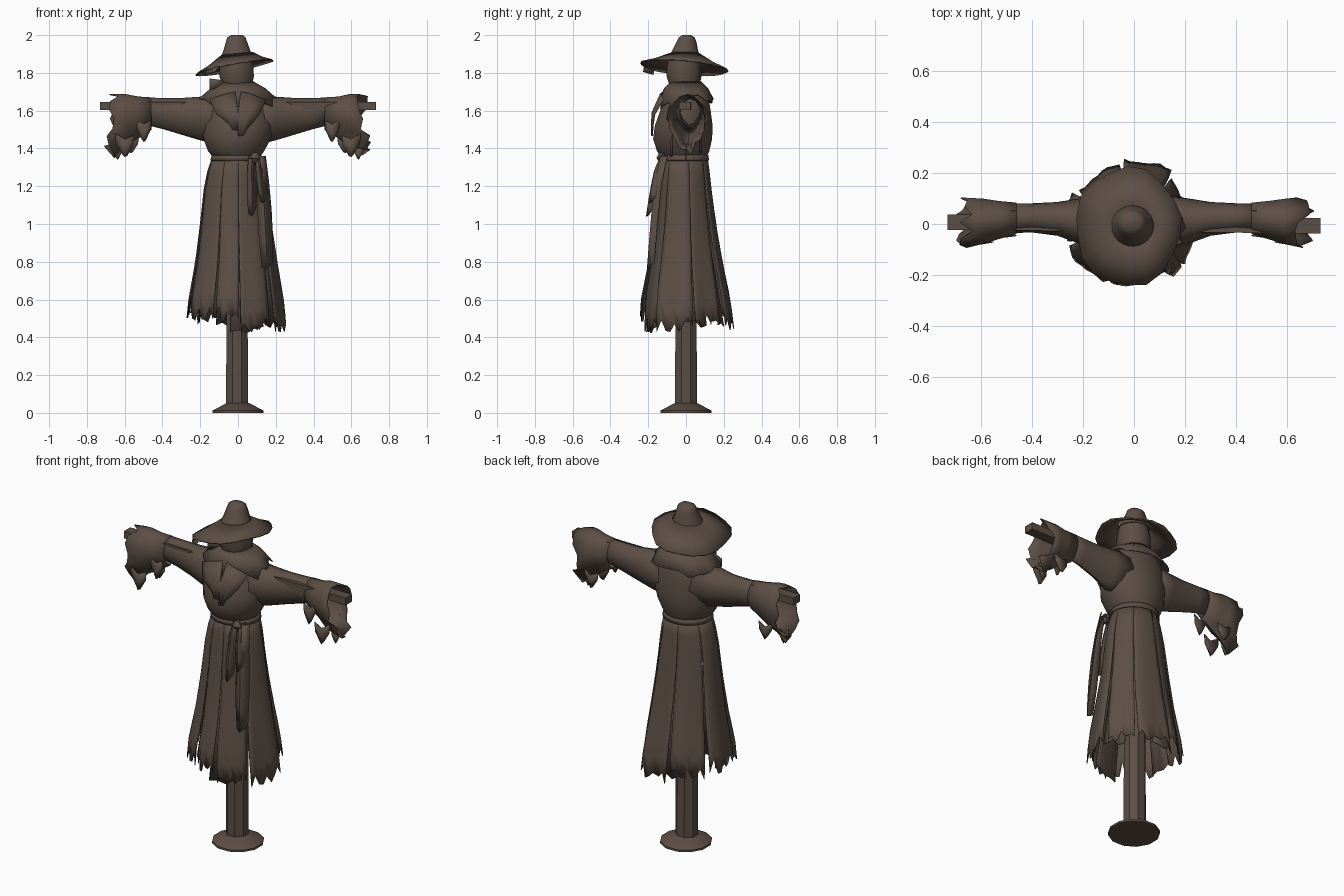
import bpy, bmesh, math, random
from mathutils import Vector

if "Cube" in bpy.data.objects:
    bpy.data.objects.remove(bpy.data.objects["Cube"])

random.seed(4)
mat = bpy.data.materials.new("weathered brown")
mat.diffuse_color = (0.108, 0.077, 0.060, 1)
mat.use_nodes = True
mat.node_tree.nodes["Principled BSDF"].inputs["Base Color"].default_value = mat.diffuse_color


def finish(name, bm, thick=0.0, angle=38):
    bmesh.ops.remove_doubles(bm, verts=bm.verts, dist=0.0005)
    bmesh.ops.recalc_face_normals(bm, faces=bm.faces)
    me = bpy.data.meshes.new(name)
    bm.to_mesh(me)
    bm.free()
    ob = bpy.data.objects.new(name, me)
    bpy.context.collection.objects.link(ob)
    me.materials.append(mat)
    bpy.ops.object.select_all(action='DESELECT')
    ob.select_set(True)
    bpy.context.view_layer.objects.active = ob
    bpy.ops.object.shade_smooth_by_angle(angle=math.radians(angle))
    if thick:
        mod = ob.modifiers.new("cloth", 'SOLIDIFY')
        mod.thickness = thick
        mod.offset = 0
    return ob


def sheet(bm, rows, closed=False, caps=False):
    vs = [[bm.verts.new(p) for p in r] for r in rows]
    n = len(rows[0])
    for a, b in zip(vs, vs[1:]):
        for i in range(n if closed else n - 1):
            j = (i + 1) % n
            bm.faces.new((a[i], a[j], b[j], b[i]))
    if caps:
        bm.faces.new(vs[0])
        bm.faces.new(vs[-1])


def ring(cx, cy, z, rx, ry, n):
    return [(cx + rx * math.cos(t), cy + ry * math.sin(t), z)
            for t in (math.tau * (i + .5) / n for i in range(n))]


def lathe(name, secs, n, angle=38, thick=0, caps=True):
    bm = bmesh.new()
    sheet(bm, [ring(*s, n) for s in secs], True, caps)
    return finish(name, bm, thick, angle)


def lerp(table, x):
    for (a, *p), (b, *q) in zip(table, table[1:]):
        if min(a, b) <= x <= max(a, b):
            t = (x - a) / (b - a)
            return [u + (v - u) * t for u, v in zip(p, q)]
    return table[-1][1:] if abs(x - table[-1][0]) < abs(x - table[0][0]) else table[0][1:]


# base, post and cross beam
lathe("base_mound", [(0, 0, 0, .14, .14), (0, 0, .012, .14, .14), (0, 0, .052, .062, .062)], 12)
lathe("post", [(-.005, 0, .03, .063, .063), (-.005, 0, 1.72, .055, .055)], 8, 30)
bm = bmesh.new()
sheet(bm, [[(x, y - .01 * x, z) for y, z in ((-.03, 1.603), (.03, 1.603), (.03, 1.645), (-.03, 1.645))]
           for x in (-.73, .73)], True, True)
finish("cross_beam", bm)

# skirt: panels that part towards a ragged hem (z: rx, ry, cx, cy)
PROF = [(1.37, .122, .118, -.008, -.008), (1.3, .145, .128, -.01, -.008), (1.2, .165, .138, -.012, -.008),
        (1.0, .186, .162, -.012, -.006), (.8, .212, .195, -.01, -.006),
        (.6, .245, .236, -.012, -.006), (.42, .262, .252, -.012, 0)]


def coat_point(deg, z, off=0.0):
    rx, ry, cx, cy = lerp(PROF, z)
    t = math.radians(deg)
    f = max(0, (1.37 - z) / .9)
    k = 1 + .035 * f * math.sin(7 * t + 1)
    return (cx + (rx * k + off) * math.cos(t), cy + (ry * k + off) * math.sin(t), z)


bm = bmesh.new()
PANELS = [(275, 320, .44, -.03), (320, 371, .44, 0), (11, 52, .46, -.02), (52, 98, .45, .004),
          (98, 148, .48, -.012), (148, 197, .52, .006), (197, 243, .50, 0), (243, 275, .50, -.012)]
for a0, a1, hem, off in PANELS:
    cols = 8
    hems = [hem + random.uniform(-.02, .03) + (.045 if i % 3 == 1 else 0) for i in range(cols + 1)]
    rows = []
    for f in [i / 9 for i in range(10)]:
        mid, half = (a0 + a1) / 2, (a1 - a0) / 2 * (1 - .1 * f ** 3)
        rows.append([coat_point(mid + half * (2 * i / cols - 1), 1.37 + (hems[i] - 1.37) * f, off * f)
                     for i in range(cols + 1)])
    sheet(bm, rows)
finish("coat_skirt", bm, .005)

# inner torn rags around the post under the hem
bm = bmesh.new()
for a0, a1, hem in ((262, 312, .42), (355, 395, .45), (80, 120, .44), (170, 205, .47)):
    sheet(bm, [[coat_point(a0 + (a1 - a0) * i / 4, z + (random.uniform(0, .04) if z < .6 else 0), -.05)
                for i in range(5)] for z in (1.0, .75, hem)])
finish("inner_rags", bm, .005)

# blousing torso
lathe("torso", [(-.008, -.008, 1.345, .118, .115), (-.01, -.015, 1.385, .15, .14), (-.005, -.018, 1.45, .18, .158),
                (0, -.012, 1.52, .19, .155), (0, -.003, 1.6, .185, .135), (0, .003, 1.67, .16, .118),
                (-.005, 0, 1.73, .09, .085)], 20, 50)

# waist belt and knot
lathe("belt", [(-.008, -.008, 1.335, .138, .128), (-.008, -.008, 1.365, .13, .126)], 20, 40, .006, False)

# sleeves with bell shaped torn cuffs (x: cy, top, bottom, ry)
SLEEVE = [(.10, .0, 1.685, 1.42, .115), (.2, .01, 1.672, 1.445, .09), (.3, .02, 1.665, 1.475, .064),
          (.4, .024, 1.665, 1.505, .055), (.48, .022, 1.668, 1.525, .056)]
CUFF = [(.46, .022, 1.668, 1.50, .06), (.53, .015, 1.672, 1.46, .074), (.59, .01, 1.685, 1.42, .088),
        (.66, .005, 1.685, 1.375, .098)]


def tube_row(s, sec, n, ragged=0):
    x, cy, top, bot, ry = sec
    out = []
    for i in range(n):
        t = math.tau * i / n
        c = math.cos(t)
        low = max(0, -c)
        jag = ragged * random.uniform(-1, 1)
        wide = math.sin(t) * ry * (1 - .35 * low)
        out.append((s * (x + jag * .9 + ragged * .6 * low), cy + wide,
                    (top + bot) / 2 + (top - bot) / 2 * c + jag * .9 * low))
    return out


for s, side in ((-1, "left"), (1, "right")):
    bm = bmesh.new()
    sheet(bm, [tube_row(s, c, 12) for c in SLEEVE], True)
    finish(side + "_sleeve", bm, .004, 50)
    bm = bmesh.new()
    sheet(bm, [tube_row(s, c, 18, r) for c, r in zip(CUFF, (0, .006, .012, .035))], True)
    # tatters hanging from the cuff and sleeve seam
    for x, y, top, bot, w in ((.60, -.07, 1.47, 1.36, .05), (.57, .07, 1.47, 1.38, .045),
                              (.50, -.045, 1.55, 1.44, .04), (.64, .0, 1.42, 1.345, .03)):
        sheet(bm, [[(s * (x - w * k), y, z), (s * x, y * 1.12, z - .02 * k), (s * (x + w * k), y, z + .01)]
                   for z, k in ((top, 1), ((top + bot) / 2, .9), (bot, .25))])
    finish(side + "_cuff", bm, .005)

# ragged shoulder collar
bm = bmesh.new()
rows = [[], [], []]
for i in range(24):
    t = math.tau * i / 24
    c, sn = math.cos(t), math.sin(t)
    j = random.uniform(-.02, .02) + (.02 if i % 4 == 0 else -.01)
    rows[0].append((-.005 + .085 * c, .078 * sn, 1.752))
    rows[1].append((.145 * c, .115 * sn, 1.715))
    rows[2].append(((.205 + j) * c, (.145 + j * .5) * sn, 1.66 - j * .8 - (.035 if sn < -.5 else 0)))
sheet(bm, rows, True)
finish("collar", bm, .006)

# crossed lapels on the chest and a neck tuft
bm = bmesh.new()
for s, low in ((-1, 1.50), (1, 1.47)):
    sheet(bm, [[(s * .15, -.12, 1.66), (s * .06, -.135, 1.69), (s * .015, -.12, 1.70)],
               [(s * .115, -.165, 1.58), (s * .06, -.18, 1.59), (0, -.17, 1.58)],
               [(s * .045, -.178, low + .03), (s * .03, -.184, low), (0, -.178, low - .005)]])
sheet(bm, [[(-.07, -.05, 1.73), (-.07, -.05, 1.76)], [(-.15, -.07, 1.71), (-.15, -.07, 1.77)]])
finish("lapels", bm, .005)

# belt ends and the torn flap on the front
bm = bmesh.new()
for x0, x1, end, w, y1 in ((.07, .075, 1.05, .022, -.195), (.105, .135, 1.12, .02, -.18), (.125, .155, .77, .033, -.19)):
    rows = []
    for f in (0, .25, .5, .75, 1):
        x, z, y = x0 + (x1 - x0) * f, 1.36 + (end - 1.36) * f, -.12 + (y1 + .12) * f ** .6
        ww = w * (.6 + .5 * math.sin(f * 2.6))
        rows.append([(x - ww, y, z), (x, y - .014, z - .01 * f), (x + ww, y + .022, z + .03 * f)])
    sheet(bm, rows)
finish("belt_ends", bm, .006)
lathe("belt_knot", [(.09, -.13, 1.325, .012, .012), (.09, -.132, 1.35, .03, .026), (.09, -.13, 1.378, .012, .012)], 8)

# sack head
lathe("head", [(-.005, -.005, 1.69, .07, .066), (-.005, -.008, 1.735, .082, .08), (-.007, -.01, 1.78, .093, .092),
               (-.007, -.01, 1.83, .092, .092), (-.005, -.01, 1.885, .082, .082)], 14, 50)
# hat: tilted floppy brim and tapered crown
N = 18
bm = bmesh.new()
rows = []
for f in (0, .5, 1):
    row = []
    for i in range(N):
        t = math.tau * (i + .5) / N
        c, sn = math.cos(t), math.sin(t)
        w = f * .008 * math.sin(5 * t + 1)
        rx, ry = .082 + (.205 - .082) * f + w, .08 + (.232 - .08) * f + w
        z = 1.9 + (1.828 - 1.9) * f ** .8 + (.008 + .03 * f) * c - .02 * f * sn
        row.append((-.005 - .018 * f + rx * c, -.008 - .004 * f + ry * sn, z))
    rows.append(row)
sheet(bm, rows, True)
# torn scrap under the front of the brim
sheet(bm, [[(-.17, -.17, 1.82), (-.1, -.22, 1.835)], [(-.175, -.175, 1.79), (-.12, -.225, 1.805)]])
finish("hat_brim", bm, .007, 45)
lathe("hat_crown", [(-.005, -.008, 1.885, .088, .085), (-.006, -.004, 1.92, .073, .07), (-.008, .003, 1.965, .058, .054),
                    (-.008, .004, 1.988, .05, .043), (-.006, .004, 2.0, .032, .024)], 12, 45)
